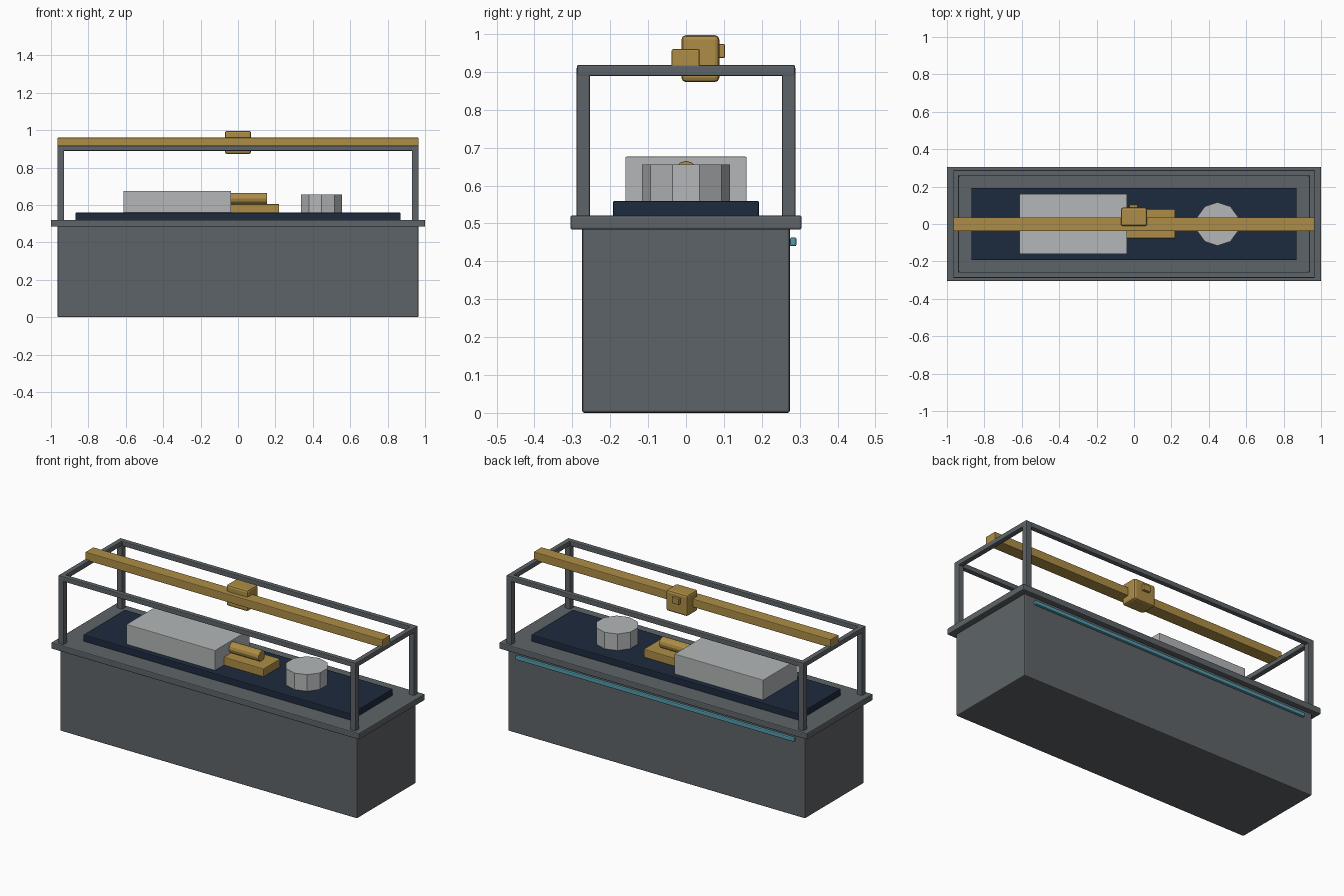
import bpy, math

if "Cube" in bpy.data.objects:
    bpy.data.objects.remove(bpy.data.objects["Cube"])


def material(name, rgb):
    m = bpy.data.materials.new(name)
    m.diffuse_color = (*[(c / 255) ** 2.2 for c in rgb], 1)
    m.use_nodes = True
    m.node_tree.nodes["Principled BSDF"].inputs["Base Color"].default_value = m.diffuse_color
    return m


STEEL = material("slate grey", (94, 100, 104))
NAVY = material("navy mat", (34, 46, 64))
BRASS = material("brass", (172, 140, 72))
SILVER = material("light grey", (178, 181, 182))
TEAL = material("teal", (84, 155, 172))


def finish(ob, name, mat, bevel):
    ob.name = name
    ob.data.materials.append(mat)
    if bevel:
        b = ob.modifiers.new("edge", "BEVEL")
        b.width = bevel
        b.segments = 2
        b.limit_method = "ANGLE"
        b.angle_limit = math.radians(50)
    return ob


def box(name, x, y, z, mat, bevel=0.004):
    lo, hi = zip(x, y, z)
    bpy.ops.mesh.primitive_cube_add(size=1, location=[(a + b) / 2 for a, b in zip(lo, hi)])
    ob = bpy.context.object
    ob.scale = [b - a for a, b in zip(lo, hi)]
    bpy.ops.object.transform_apply(location=False, rotation=False, scale=True)
    return finish(ob, name, mat, bevel)


# Cabinet, rim and work mat
box("cabinet", (-.965, .965), (-.274, .274), (0, .49), STEEL, .006)
box("rim", (-1, 1), (-.305, .305), (.484, .521), STEEL, .005)
box("mat", (-.87, .87), (-.193, .193), (.515, .559), NAVY, .004)
box("light_strip", (-.905, .905), (.274, .292), (.44, .463), TEAL, .005)

# Open frame: four posts, long rails and end rails
for sx in (-1, 1):
    for sy in (-1, 1):
        box("post", sorted((sx * .93, sx * .965)), sorted((sy * .254, sy * .289)),
            (.515, .912), STEEL)
    box("end_rail", sorted((sx * .936, sx * .966)), (-.288, .288), (.889, .918), STEEL)
for sy in (-1, 1):
    box("long_rail", (-.966, .966), sorted((sy * .259, sy * .288)), (.889, .918), STEEL)

# Gantry beam with carriage
box("beam", (-.965, .965), (-.038, .036), (.911, .96), BRASS)
box("carriage", (-.07, .07), (-.012, .088), (.873, .997), BRASS, .012)
box("carriage_button", (-.025, .02), (.08, .103), (.937, .973), BRASS, .003)

# Objects on the mat
box("block", (-.613, -.037), (-.16, .16), (.555, .676), SILVER, .003)
box("foot_plate", (-.06, .22), (-.077, .08), (.555, .605), BRASS, .004)
bpy.ops.mesh.primitive_cylinder_add(vertices=12, radius=.031, depth=.2,
                                    location=(.055, 0, .634), rotation=(0, math.pi / 2, 0))
finish(bpy.context.object, "spindle", BRASS, .003)
bpy.ops.mesh.primitive_cylinder_add(vertices=10, radius=.116, depth=.1, location=(.447, 0, .606))
finish(bpy.context.object, "puck", SILVER, 0)
